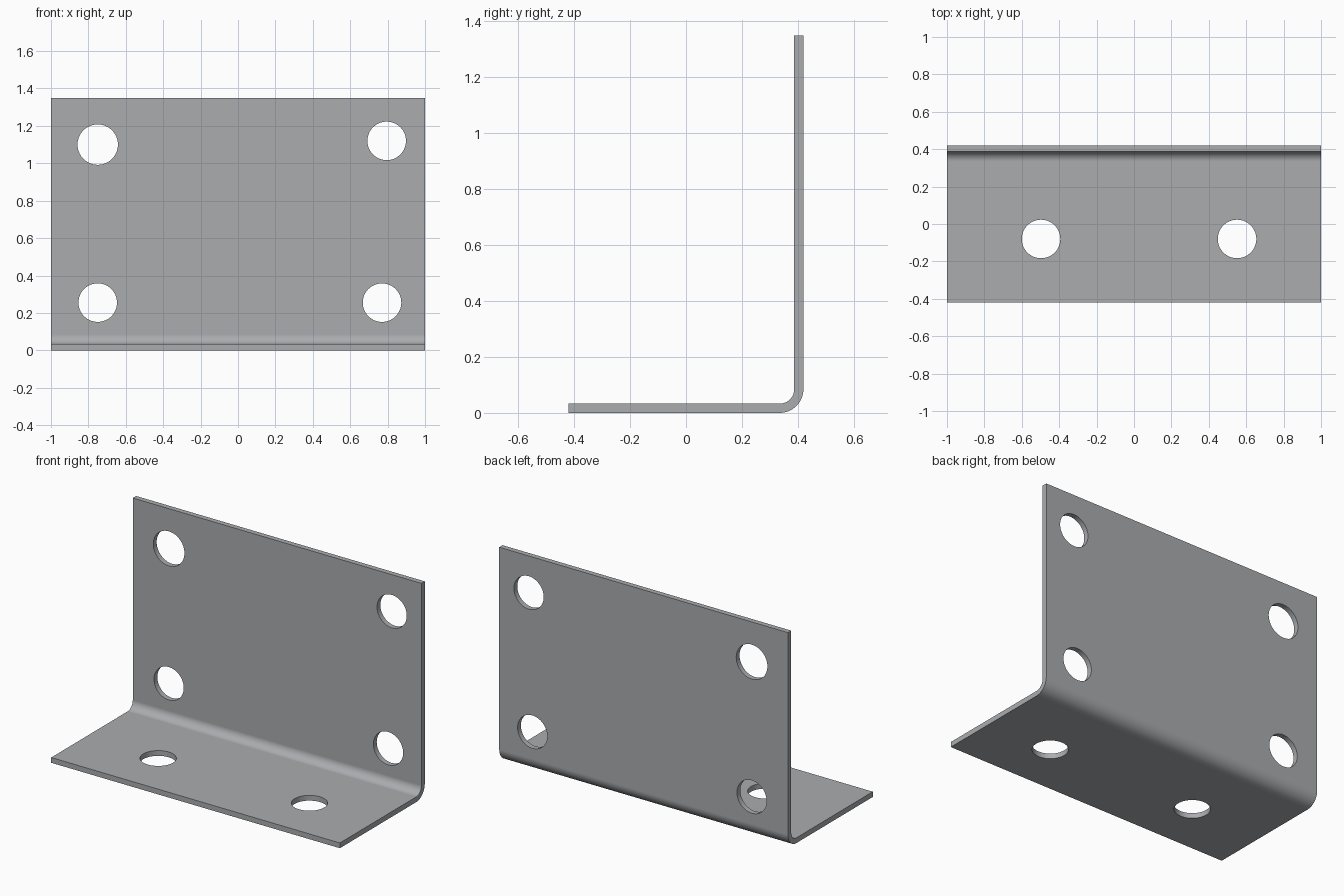
import bpy, bmesh, math
from mathutils import Matrix

if "Cube" in bpy.data.objects:
    bpy.data.objects.remove(bpy.data.objects["Cube"])

HALF_Y, HEIGHT, T, R = 0.42, 1.35, 0.033, 0.085   # depth/2, height, sheet thickness, outer bend radius


def make_object(name, bm):
    bmesh.ops.recalc_face_normals(bm, faces=bm.faces[:])
    mesh = bpy.data.meshes.new(name)
    bm.to_mesh(mesh)
    bm.free()
    obj = bpy.data.objects.new(name, mesh)
    bpy.context.collection.objects.link(obj)
    return obj


def bend(radius, steps=14):
    # quarter arc from the floor plate up into the wall plate
    cy, cz = HALF_Y - R, R
    angles = [math.pi / 2 * i / steps for i in range(steps + 1)]
    return [(cy + radius * math.sin(a), cz - radius * math.cos(a)) for a in angles]


# Bent sheet: L profile extruded along x
profile = ([(-HALF_Y, 0)] + bend(R) + [(HALF_Y, HEIGHT), (HALF_Y - T, HEIGHT)]
           + bend(R - T)[::-1] + [(-HALF_Y, T)])
bm = bmesh.new()
face = bm.faces.new([bm.verts.new((-1, y, z)) for y, z in profile])
ext = bmesh.ops.extrude_face_region(bm, geom=[face])
bmesh.ops.translate(bm, vec=(2, 0, 0),
                    verts=[v for v in ext["geom"] if isinstance(v, bmesh.types.BMVert)])
bracket = make_object("angle_bracket", bm)

# Screw hole cutters: wall holes (x, z, radius) and floor holes (x, y, radius)
bm = bmesh.new()


def cutter(matrix, radius):
    bmesh.ops.create_cone(bm, cap_ends=True, segments=64, radius1=radius,
                          radius2=radius, depth=0.12, matrix=matrix)


for x, z, r in [(-0.75, 1.10, 0.108), (0.795, 1.12, 0.103),
                (-0.75, 0.255, 0.103), (0.77, 0.255, 0.103)]:
    cutter(Matrix.Translation((x, HALF_Y - T / 2, z)) @ Matrix.Rotation(math.pi / 2, 4, 'X'), r)
for x in (-0.497, 0.551):
    cutter(Matrix.Translation((x, -0.08, T / 2)), 0.103)
holes = make_object("hole_cutters", bm)
holes.hide_render = True

# Cut the holes
mod = bracket.modifiers.new("holes", 'BOOLEAN')
mod.operation, mod.solver, mod.object = 'DIFFERENCE', 'EXACT', holes
bpy.context.view_layer.objects.active = bracket
bracket.select_set(True)
holes.select_set(False)
bpy.ops.object.modifier_apply(modifier=mod.name)
bpy.data.objects.remove(holes, do_unlink=True)

# Smooth bend, crisp sheet edges, flat plates kept flat
bpy.ops.object.shade_smooth_by_angle(angle=math.radians(30))
weighted = bracket.modifiers.new("flat_plates", 'WEIGHTED_NORMAL')
weighted.keep_sharp = True

# Steel colour
steel = bpy.data.materials.new("grey steel")
steel.diffuse_color = (0.40, 0.415, 0.43, 1)
steel.use_nodes = True
steel.node_tree.nodes["Principled BSDF"].inputs["Base Color"].default_value = steel.diffuse_color
bracket.data.materials.clear()
bracket.data.materials.append(steel)
